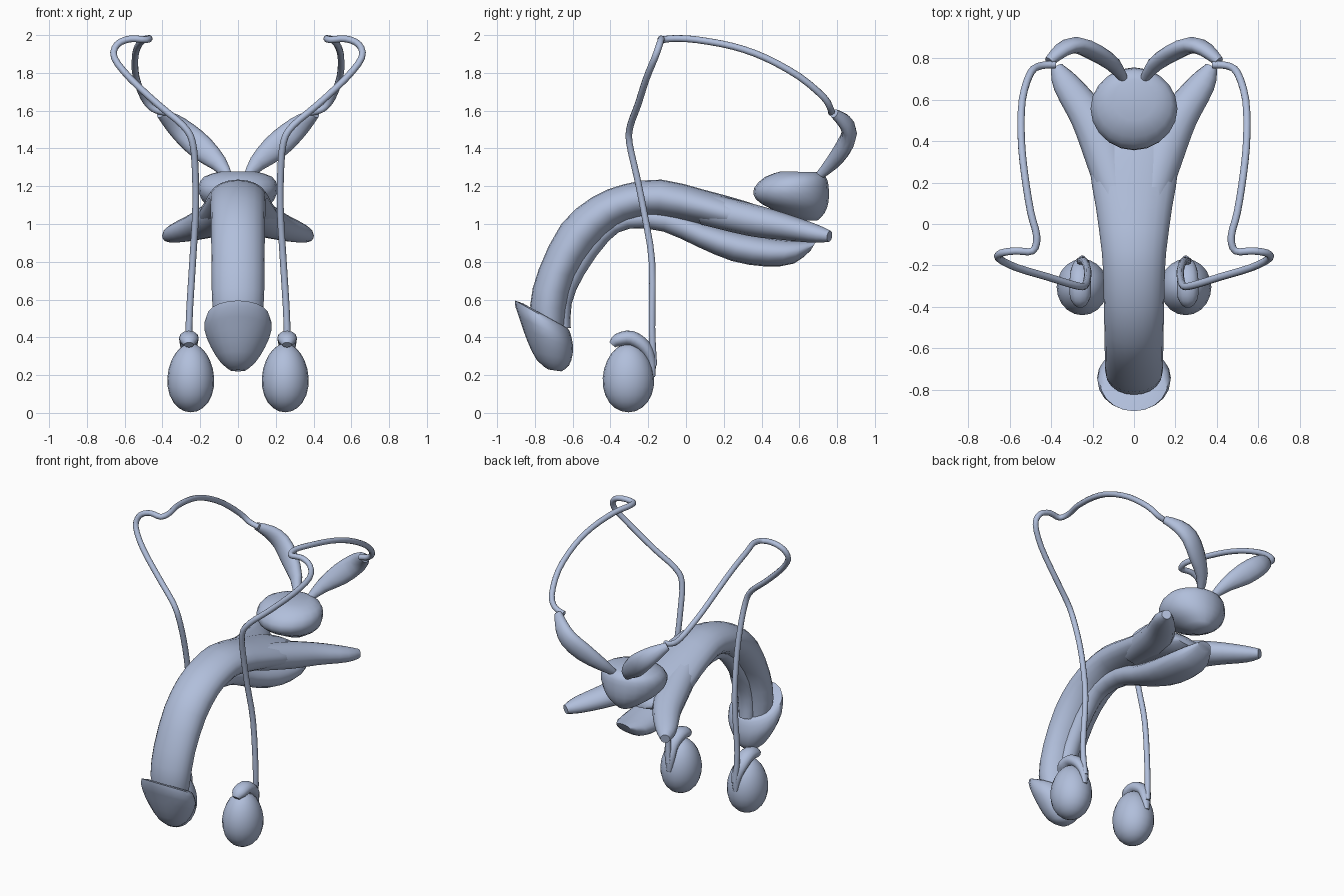
import bpy, bmesh, math
from mathutils import Vector

cube = bpy.data.objects.get("Cube")
if cube:
    bpy.data.objects.remove(cube, do_unlink=True)

mat = bpy.data.materials.new("pale_blue_grey")
mat.use_nodes = True
COLOUR = (0.44, 0.52, 0.71, 1)
mat.diffuse_color = COLOUR
mat.node_tree.nodes["Principled BSDF"].inputs["Base Color"].default_value = COLOUR


def finish(name, bm):
    bmesh.ops.recalc_face_normals(bm, faces=bm.faces)
    mesh = bpy.data.meshes.new(name)
    bm.to_mesh(mesh)
    bm.free()
    mesh.materials.append(mat)
    obj = bpy.data.objects.new(name, mesh)
    bpy.context.collection.objects.link(obj)
    bpy.ops.object.select_all(action='DESELECT')
    obj.select_set(True)
    bpy.context.view_layer.objects.active = obj
    bpy.ops.object.shade_smooth_by_angle(angle=math.radians(50))


def resample(rows, steps):
    """Catmull-Rom interpolation of station rows."""
    rows = [Vector(r) for r in rows]
    out = []
    for i in range(len(rows) - 1):
        p0, p1, p2 = rows[max(i - 1, 0)], rows[i], rows[i + 1]
        p3 = rows[min(i + 2, len(rows) - 1)]
        for k in range(steps):
            t = k / steps
            out.append(p1 + (p2 - p0) * (t / 2)
                       + (p0 * 2 - p1 * 5 + p2 * 4 - p3) * (t * t / 2)
                       + (p1 * 3 - p0 - p2 * 3 + p3) * (t ** 3 / 2))
    return out + [rows[-1]]


def loft(name, rings, sides, mirror=1):
    """Skin elliptical rings given as (centre, half axis u, half axis v)."""
    bm = bmesh.new()
    loops = []
    for c, u, v in rings:
        loop = []
        for k in range(sides):
            a = math.tau * k / sides
            p = c + u * math.cos(a) + v * math.sin(a)
            loop.append(bm.verts.new((p.x * mirror, p.y, p.z)))
        loops.append(loop)
    for la, lb in zip(loops, loops[1:]):
        for k in range(sides):
            j = (k + 1) % sides
            bm.faces.new((la[k], la[j], lb[j], lb[k]))
    bm.faces.new(loops[0])
    bm.faces.new(loops[-1])
    finish(name, bm)


def midline(name, rows, sides=20, steps=2):
    """Central part: each row is edge y, z, opposite edge y, z, half width."""
    rings = []
    for y1, z1, y2, z2, w in resample(rows, steps):
        a, b = Vector((0, y1, z1)), Vector((0, y2, z2))
        rings.append(((a + b) / 2, Vector((w, 0, 0)), (a - b) / 2))
    loft(name, rings, sides)


def pair(name, rows, side, sides=12, steps=3):
    """Left and right part along a path: each row is x, y, z, two half axes."""
    rows = resample(rows, steps)
    pts = [Vector(r[:3]) for r in rows]
    side = Vector(side)
    rings = []
    for i, (p, r) in enumerate(zip(pts, rows)):
        t = (pts[min(i + 1, len(pts) - 1)] - pts[max(i - 1, 0)]).normalized()
        side = (side - t * side.dot(t)).normalized()
        rings.append((p, side * r[3], t.cross(side) * r[4]))
    loft("left_" + name, rings, sides)
    loft("right_" + name, rings, sides, -1)


# Main curved shaft
midline("shaft", [
    (-.80, .42, -.64, .42, .11), (-.825, .57, -.63, .55, .135),
    (-.78, .76, -.585, .72, .14), (-.66, 1.0, -.48, .88, .142),
    (-.50, 1.14, -.36, .99, .145), (-.33, 1.21, -.25, 1.03, .148),
    (-.13, 1.235, -.15, 1.04, .155), (.10, 1.18, .07, 1.0, .185),
    (.30, 1.125, .26, .95, .215), (.45, 1.07, .43, .93, .19),
    (.52, 1.0, .52, .96, .08)])

# Lower tube with its swollen rear bulb
midline("lower_tube_and_bulb", [
    (-.69, .45, -.61, .45, .05), (-.70, .60, -.605, .58, .06),
    (-.65, .78, -.54, .73, .06), (-.52, .95, -.41, .91, .06),
    (-.34, 1.07, -.30, .975, .06), (-.10, 1.08, -.12, .96, .07),
    (.10, 1.0, .06, .88, .09), (.30, .95, .24, .805, .12),
    (.48, .92, .42, .775, .13), (.60, .91, .57, .79, .11),
    (.69, .91, .66, .86, .05)], sides=16)

# Flared cap at the front end
midline("end_cap", [
    (-.81, .55, -.63, .45, .12), (-.905, .595, -.615, .43, .165),
    (-.885, .51, -.60, .37, .178), (-.84, .38, -.60, .31, .142),
    (-.79, .28, -.62, .25, .09), (-.73, .23, -.66, .22, .04)])

# Flat-topped rounded gland
midline("rear_gland", [
    (.58, 1.015, .70, 1.02, .05), (.45, 1.08, .735, 1.06, .13),
    (.37, 1.13, .755, 1.12, .19), (.36, 1.19, .755, 1.20, .21),
    (.42, 1.25, .74, 1.25, .18), (.50, 1.278, .70, 1.275, .10)])

# Diverging rear roots of the shaft
pair("rear_root", [
    (.07, .10, 1.08, .09, .085), (.14, .35, 1.02, .105, .085),
    (.22, .52, .985, .09, .07), (.33, .68, .95, .065, .05),
    (.375, .76, .935, .03, .03)], side=(1, 0, 0))

# Flattened glands rising behind
pair("upper_gland", [
    (.05, .70, 1.25, .022, .02), (.10, .77, 1.32, .045, .035),
    (.19, .83, 1.40, .068, .04), (.28, .865, 1.48, .065, .04),
    (.35, .84, 1.54, .05, .035), (.41, .785, 1.585, .025, .025)],
    side=(.7, 0, -.7), steps=2)

# Long thin looping ducts
duct = [
    (.25, -.17, .25), (.26, -.18, .45), (.24, -.18, .80),
    (.225, -.22, 1.05), (.225, -.26, 1.25), (.24, -.30, 1.43),
    (.29, -.295, 1.52), (.42, -.255, 1.63), (.57, -.21, 1.77),
    (.655, -.165, 1.88), (.64, -.14, 1.95), (.57, -.13, 1.98),
    (.49, -.13, 1.975), (.47, -.06, 1.982), (.50, .06, 1.975),
    (.53, .25, 1.94), (.545, .42, 1.88), (.54, .60, 1.78),
    (.50, .73, 1.67), (.45, .765, 1.61), (.38, .77, 1.59)]
pair("duct", [p + (.018, .018) for p in duct], side=(1, 0, 0), sides=10)

# Caps curling over the egg-shaped bodies
pair("curled_cap", [
    (.26, -.39, .36, .025, .02), (.26, -.36, .385, .048, .035),
    (.26, -.29, .395, .052, .04), (.26, -.22, .35, .045, .035),
    (.25, -.185, .28, .035, .025), (.25, -.175, .19, .015, .012)],
    side=(1, 0, 0))

# Egg-shaped hanging bodies
for label, s in (("left", 1), ("right", -1)):
    bm = bmesh.new()
    bmesh.ops.create_uvsphere(bm, u_segments=20, v_segments=12, radius=1)
    for v in bm.verts:
        taper = 1 - .08 * v.co.z
        v.co = Vector((s * .25 + v.co.x * .124 * taper,
                       -.305 + v.co.y * .136 * taper,
                       .185 + v.co.z * .182))
    finish(label + "_egg_body", bm)
